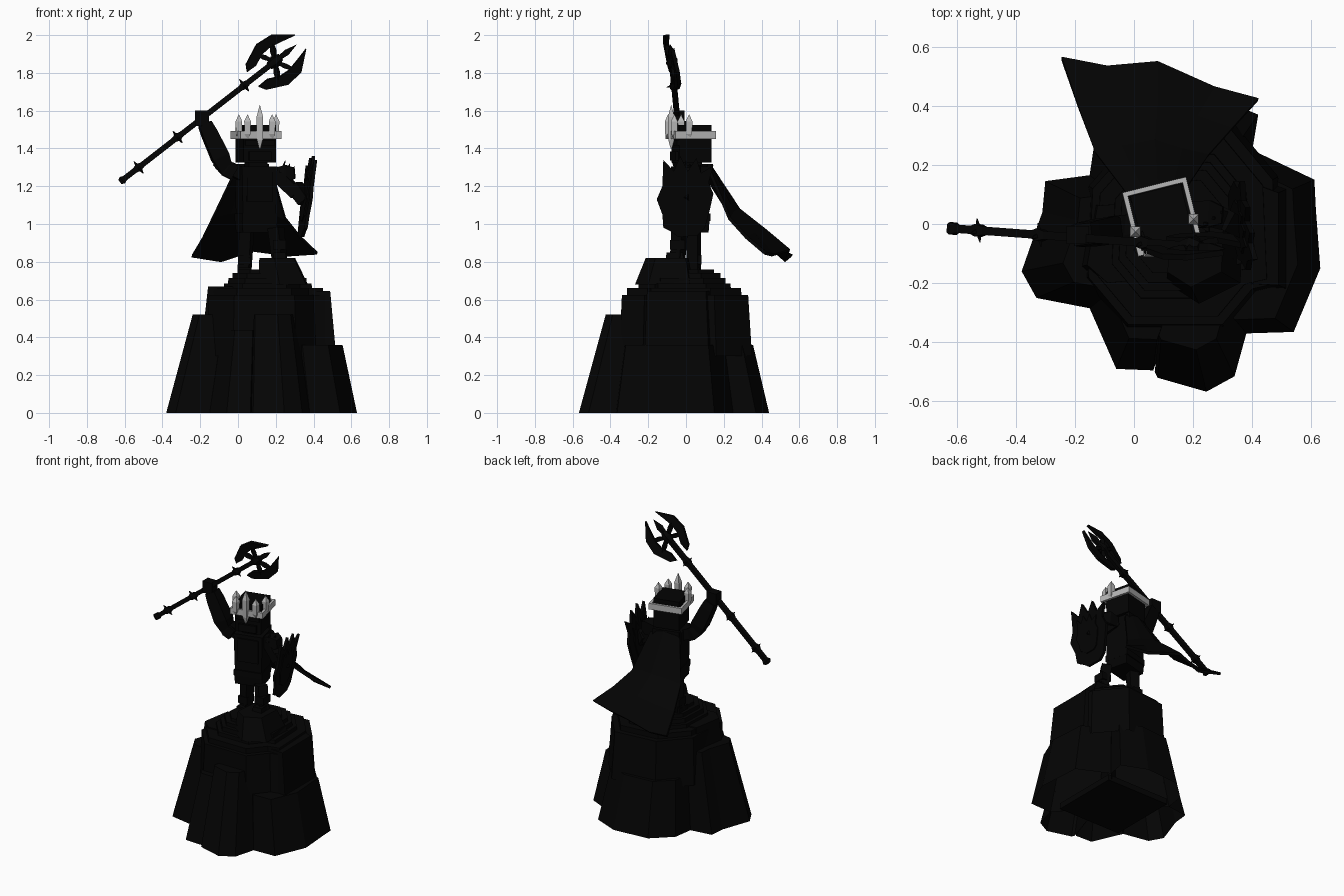
import bpy, bmesh, math
from mathutils import Matrix, Vector

if "Cube" in bpy.data.objects:
    bpy.data.objects.remove(bpy.data.objects["Cube"])


def material(name, value):
    m = bpy.data.materials.new(name)
    m.use_nodes = True
    col = (value, value, value, 1)
    m.diffuse_color = col
    m.node_tree.nodes["Principled BSDF"].inputs["Base Color"].default_value = col
    return m


ROCK = material("black stone", 0.0012)
DARK = material("black armour", 0.001)
SILVER = material("silver", 0.47)


def finish(name, bm, mat):
    bmesh.ops.recalc_face_normals(bm, faces=bm.faces)
    me = bpy.data.meshes.new(name)
    bm.to_mesh(me)
    bm.free()
    me.materials.append(mat)
    ob = bpy.data.objects.new(name, me)
    bpy.context.collection.objects.link(ob)
    return ob


def loft(name, rings, mat, floor=True):
    """Skin a list of equal-sized point rings, cap the end and, with floor, the start."""
    bm = bmesh.new()
    loops = [[bm.verts.new(p) for p in r] for r in rings]
    for a, b in zip(loops, loops[1:]):
        for i in range(len(a)):
            j = (i + 1) % len(a)
            bm.faces.new((a[i], a[j], b[j], b[i]))
    if floor:
        bm.faces.new(loops[0])
    bm.faces.new(loops[-1])
    return finish(name, bm, mat)


def box(name, centre, size, mat=DARK, frame=Matrix(), taper=1.0):
    """Box whose top is scaled by taper."""
    rings = []
    for s, k in ((-1, 1), (1, taper)):
        rings.append([frame @ (Vector(centre) + Vector((x * size[0] * k, y * size[1] * k, s * size[2])) / 2)
                      for x, y in ((-1, -1), (1, -1), (1, 1), (-1, 1))])
    return loft(name, rings, mat)


def beam(name, a, b, profile, sides=4, mat=DARK):
    """Bar from a to b; profile lists (fraction along, radius)."""
    a, b = Vector(a), Vector(b)
    q = (b - a).to_track_quat('Z', 'Y')
    rings = []
    for t, r in profile:
        rings.append([a.lerp(b, t) + q @ Vector((r * math.cos(w), r * math.sin(w), 0))
                      for w in (math.tau * (i + 0.5) / sides for i in range(sides))])
    return loft(name, rings, mat)


def plate(name, outline, thick, frame, mat=DARK):
    """Flat outline in the frame's XY plane, thickened along its Z."""
    return loft(name, [[frame @ Vector((x, y, s * thick / 2)) for x, y in outline] for s in (-1, 1)], mat)


# ---- Rocky pedestal: hollow tapering columns leaning on a stepped core
HUB = Vector((0.12, -0.06))


def column(name, outline, height, lean, base=0):
    rings = []
    for z, k in ((base, 0), (height, lean)):
        rings.append([(*Vector(p).lerp(HUB, k), z) for p in outline])
    loft(name, rings, ROCK, floor=False)


column("west_rock", [(-.38, -.16), (-.33, -.25), (-.15, -.285), (.1, -.06), (-.15, .165), (-.3, .145), (-.31, .04)], .52, .28)
column("south_west_rock", [(-.15, -.285), (-.06, -.49), (.065, -.495), (.2, -.1), (0, -.1)], .44, .24)
column("south_rock", [(.07, -.5), (.08, -.52), (.245, -.567), (.34, -.515), (.38, -.37), (.2, -.1)], .52, .28)
column("east_rock", [(.38, -.37), (.54, -.365), (.63, -.15), (.615, .05), (.61, .15), (.4, .25), (.1, -.06)], .36, .15)
column("north_rock", [(.4, .25), (.42, .37), (.25, .44), (0, .42), (-.13, .3), (-.15, .165), (.1, -.06)], .36, .17)
CORE = [(-.155, -.18), (-.02, -.34), (.3, -.34), (.4, -.22), (.485, -.2), (.47, .15), (.32, .33), (.02, .3), (-.14, .12)]
column("core_rock", [Vector(p).lerp(HUB, -.05) for p in CORE], .625, .05, .3)
column("upper_core_rock", [Vector(p).lerp(HUB, .08) for p in CORE], .66, .02, .5)
column("west_shoulder_rock", [(-.2, -.15), (-.12, -.22), (.1, -.2), (.1, .1), (-.16, .08)], .668, .13, .3)
column("east_shoulder_rock", [(.2, -.2), (.52, -.22), (.52, .12), (.3, .2)], .645, .08, .3)
for i, (z, k) in enumerate(((.685, .26), (.715, .34), (.74, .42), (.76, .52))):
    column("rock_step_%d" % i, [Vector(p).lerp(HUB + Vector((.02, .05)), k) for p in CORE], z, .02, .6)
column("peak_rock", [(.11, -.2), (.22, -.27), (.36, -.2), (.37, .02), (.22, .04), (.13, .0)], .82, .27, .68)
box("base_block", (*HUB, .02), (.48, .48, .04), ROCK)

# ---- Body, turned a little towards its left
BODY = Matrix.Translation((.095, .025, 0)) @ Matrix.Rotation(math.radians(14), 4, 'Z')
box("torso", (0, 0, 1.18), (.18, .155, .25), frame=BODY, taper=1.07)
box("chest_plate", (0, -.08, 1.2), (.14, .02, .16), frame=BODY)
box("belt", (0, 0, 1.035), (.19, .17, .04), frame=BODY)
box("hips", (0, 0, .985), (.18, .15, .06), frame=BODY, taper=1.05)
box("neck", (0, 0, 1.315), (.1, .1, .04), frame=BODY)
box("head", (0, .005, 1.425), (.175, .175, .2), frame=BODY)
box("jaw", (0, -.085, 1.36), (.12, .025, .05), frame=BODY)
box("brow", (0, -.085, 1.43), (.16, .02, .03), frame=BODY)

# ---- Legs, the left one stepping up on the peak
for side, x, y, foot in (("right", .033, .042, .725), ("left", .22, -.045, .805)):
    hip = Vector((x, y, .98)).lerp((.11, .02, .98), .18)
    beam(side + "_leg", hip, (x, y, foot), ((0, .046), (1, .042)))
    box(side + "_shin_guard", (x, y, foot + .085), (.068, .078, .05))
    box(side + "_boot", (x, y - .015, foot + .022), (.075, .1, .045), taper=.85)

# ---- Crown with spikes round its front half
for n, c, s in (("front", (0, -.103), (.222, .016)), ("back", (0, .103), (.222, .016)),
                ("left", (.103, 0), (.016, .222)), ("right", (-.103, 0), (.016, .222))):
    box("crown_" + n, (*c, 1.472), (*s, .042), SILVER, BODY)
for i, (x, y, low, top) in enumerate(((-.005, -.105, 1.4, 1.63), (-.072, -.105, 1.45, 1.58), (.062, -.105, 1.45, 1.58),
                                      (-.1, -.028, 1.45, 1.58), (.101, -.034, 1.45, 1.58))):
    beam("crown_spike_%d" % i, BODY @ Vector((x, y, low)), BODY @ Vector((x, y, top)),
         ((0, .005), (.2, .022), (.72, .025), (1, .001)), mat=SILVER)

# ---- Right arm raised, holding the staff
beam("right_upper_arm", (.03, .01, 1.26), (-.1, -.02, 1.32), ((0, .05), (1, .045)))
beam("right_forearm", (-.06, -.02, 1.28), (-.175, -.035, 1.53), ((0, .045), (.3, .066), (.8, .058), (1, .05)))
beam("right_elbow_guard", (-.02, -.01, 1.27), (-.12, -.02, 1.33), ((0, .055), (.4, .06), (1, .03)))
box("right_hand", (-.19, -.037, 1.56), (.075, .06, .08))

# ---- Left arm with pauldron
beam("left_upper_arm", (.2, .04, 1.27), (.31, .01, 1.16), ((0, .05), (1, .045)))
beam("left_forearm", (.3, .02, 1.2), (.355, -.01, 1.12), ((0, .05), (1, .045)))
beam("left_pauldron", (.19, .04, 1.26), (.3, .03, 1.27), ((0, .05), (.6, .065), (1, .04)))
for i in range(3):
    beam("pauldron_spike_%d" % i, (.23 + .025 * i, .02 * i, 1.27), (.25 + .025 * i, .02 * i, 1.335 - .015 * i), ((0, .02), (1, .002)))

# ---- Shield with a clawed upper rim, its back edge turned inwards
outline = [(-.155, 1.13), (-.125, 1.05), (-.12, .98), (-.08, .96), (-.04, .93), (.06, .94), (.1, .98), (.125, 1.07), (.145, 1.16),
           (.12, 1.22), (.145, 1.31), (.08, 1.27), (.055, 1.35), (.01, 1.28), (-.03, 1.36), (-.065, 1.28), (-.12, 1.34), (-.125, 1.2)]
SHIELD = Matrix(((-.15, .14, 1, .205), (1, 0, 0, 0), (0, 1, 0, 0), (0, 0, 0, 1)))
plate("shield", outline, .018, SHIELD)
centre = Vector((-.015, 1.14))
plate("shield_boss", [Vector(p).lerp(centre, .4) for p in outline], .032, SHIELD)

# ---- Staff
TAIL, TOP = Vector((-.615, -.015, 1.23)), Vector((.195, -.075, 1.86))
U = (TOP - TAIL).normalized()
V = Vector((-.58, -.27, .76))
V = (V - U * V.dot(U)).normalized()
W = U.cross(V)
HEAD = Matrix.Translation(TOP) @ Matrix((U, V, W)).transposed().to_4x4()
beam("staff", TAIL, TOP, ((0, .02), (1, .02)), 4)
beam("staff_pommel", TAIL - U * .012, TAIL + U * .02, ((0, .02), (.5, .03), (1, .02)), 4)
for i, t in enumerate((.11, .365, .8)):
    p = TAIL.lerp(TOP, t)
    beam("staff_ring_%d" % i, p - U * .025, p + U * .025, ((0, .02), (.5, .03), (1, .02)), 4)
    for d in (V, W):
        beam("staff_thorn_%d" % i, p - d * .042, p + d * .042, ((0, .002), (.5, .016), (1, .002)))

# ---- Staff head: two crescent blades on spokes around a star
blade = [(-.15, .05), (-.13, .085), (-.02, .136), (.075, .126), (.172, .047), (.095, .066), (.03, .08), (-.03, .076), (-.09, .048)]
beam("staff_point", TOP, TOP + U * .145, ((0, .012), (.55, .022), (1, .001)))
beam("staff_hub", TOP - U * .04, TOP + U * .04, ((0, .02), (.5, .034), (1, .02)), 6)
for side, s in (("upper", 1), ("lower", -1.06)):
    plate(side + "_blade", [(u, v * s) for u, v in blade], .02, HEAD)
    for u in (-.05, .05):
        beam(side + "_spoke", TOP, HEAD @ Vector((u, .09 * s, 0)), ((0, .01), (.6, .018), (1, .01)))

# ---- Cape flaring out behind, with a ragged hem
rows = [[(-.015, .09, 1.28), (.03, .115, 1.3), (.08, .125, 1.31), (.13, .13, 1.3), (.18, .125, 1.28)],
        [(-.13, .24, 1.04), (-.04, .26, 1.06), (.07, .28, 1.075), (.16, .25, 1.065), (.25, .23, 1.03)],
        [(-.19, .4, .92), (-.08, .41, .935), (.08, .42, .965), (.21, .36, .95), (.33, .32, .93)],
        [(-.245, .56, .83), (-.09, .53, .805), (.08, .545, .86), (.27, .46, .835), (.42, .42, .845)]]
bm = bmesh.new()
grid = [[bm.verts.new(p) for p in r] for r in rows]
for a, b in zip(grid, grid[1:]):
    for i in range(4):
        bm.faces.new((a[i], a[i + 1], b[i + 1], b[i]))
cape = finish("cape", bm, DARK)
thick = cape.modifiers.new("thickness", 'SOLIDIFY')
thick.thickness = .018
thick.offset = 0
box("cape_collar", (0, .085, 1.295), (.18, .03, .045), frame=BODY)
